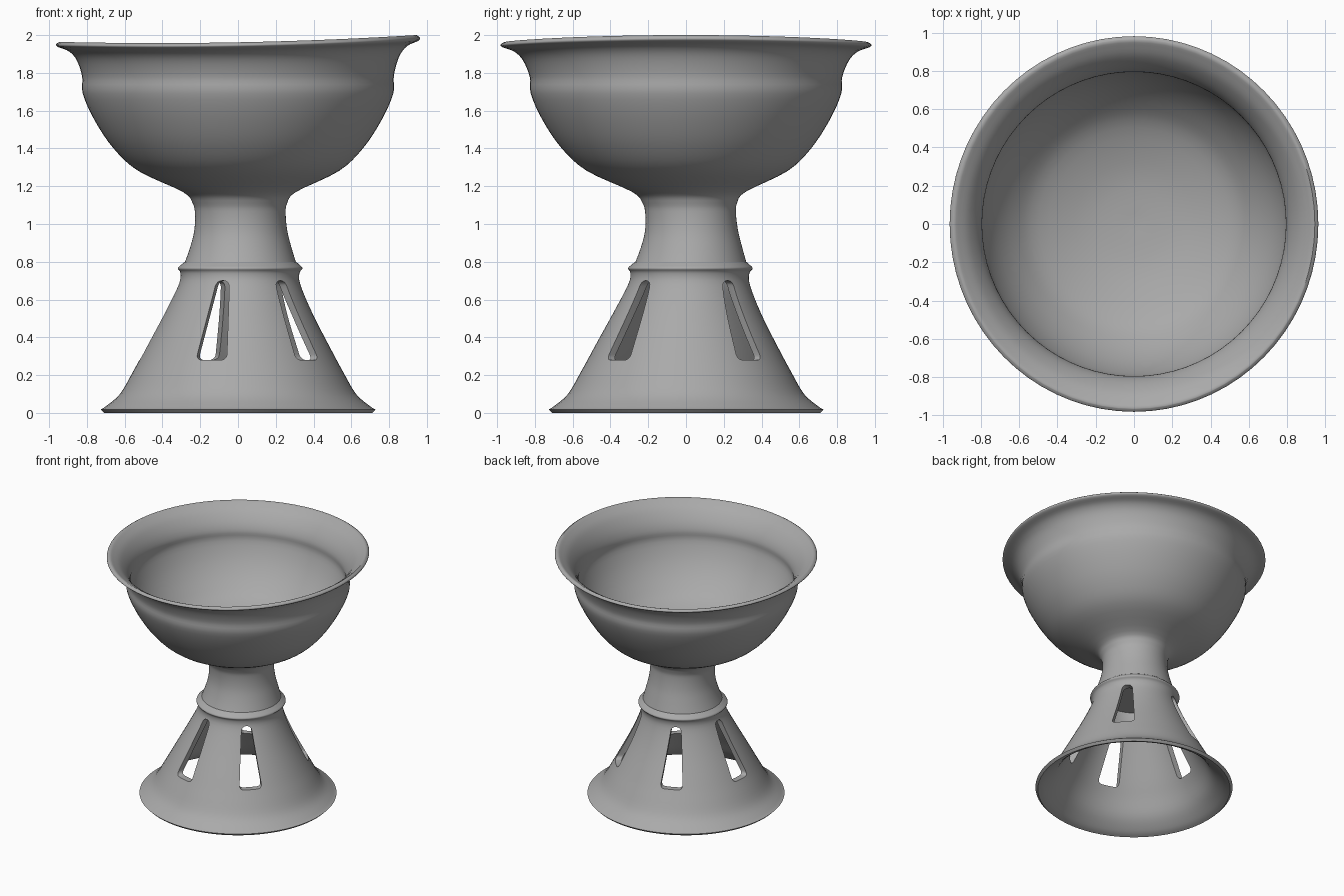
import bpy, bmesh, math
from mathutils import Vector, Matrix

old = bpy.data.objects.get("Cube")
if old:
    bpy.data.objects.remove(old, do_unlink=True)

clay = bpy.data.materials.new("grey_clay")
clay.use_nodes = True
GREY = (0.4, 0.4, 0.4, 1)
clay.diffuse_color = GREY
clay.node_tree.nodes["Principled BSDF"].inputs["Base Color"].default_value = GREY


def smooth_profile(points, steps=4):
    """Catmull-Rom curve through (radius, height) points."""
    p = [Vector(q) for q in points]
    p = [p[0]] + p + [p[-1]]
    out = []
    for a, b, c, d in zip(p, p[1:], p[2:], p[3:]):
        for i in range(steps):
            t = i / steps
            out.append(b + 0.5 * t * ((c - a) + t * ((2*a - 5*b + 4*c - d) + t * (3*(b - c) + d - a))))
    return out + [p[-1]]


def make_object(name, bm):
    mesh = bpy.data.meshes.new(name)
    bm.to_mesh(mesh)
    bm.free()
    mesh.materials.append(clay)
    obj = bpy.data.objects.new(name, mesh)
    bpy.context.collection.objects.link(obj)
    return obj


def lathe(name, profile, closed=False, segments=72):
    bm = bmesh.new()
    verts = [bm.verts.new((max(r, 0), 0, z)) for r, z in profile]
    pairs = list(zip(verts, verts[1:])) + ([(verts[-1], verts[0])] if closed else [])
    edges = [bm.edges.new(pair) for pair in pairs]
    bmesh.ops.spin(bm, geom=verts + edges, cent=(0, 0, 0), axis=(0, 0, 1),
                   angle=math.tau, steps=segments)
    bmesh.ops.remove_doubles(bm, verts=bm.verts, dist=0.0005)
    bmesh.ops.recalc_face_normals(bm, faces=bm.faces)
    for v in bm.verts:
        # hand-thrown wobble: the stem leans a little, the rim waves
        lean = math.exp(-((v.co.z - 0.92) / 0.3) ** 2)
        angle = math.atan2(v.co.y, v.co.x)
        rim = max(0, (v.co.z - 1.75) / 0.22)
        v.co.z += rim * (0.018 * math.cos(angle) + 0.01 * math.cos(2 * angle))
        v.co.y *= 1 + 0.02 * min(rim, 1)
        v.co.x += 0.015 * lean
        v.co.y += 0.03 * lean
    return make_object(name, bm)


def smooth(obj, degrees):
    bpy.ops.object.select_all(action="DESELECT")
    obj.select_set(True)
    bpy.context.view_layer.objects.active = obj
    bpy.ops.object.shade_smooth_by_angle(angle=math.radians(degrees))


# Bowl with its stem: outside, rolled lip, then inside down to the centre
outside = smooth_profile([
    (0.30, 0.78), (0.27, 0.87), (0.247, 0.96), (0.24, 1.05), (0.25, 1.11), (0.30, 1.17),
    (0.53, 1.28), (0.66, 1.4), (0.76, 1.55), (0.822, 1.69), (0.825, 1.78),
    (0.853, 1.87), (0.895, 1.92), (0.955, 1.945), (0.962, 1.96), (0.945, 1.972)])
inside = smooth_profile([
    (0.93, 1.965), (0.87, 1.92), (0.82, 1.85), (0.795, 1.78), (0.792, 1.70), (0.73, 1.56),
    (0.63, 1.43), (0.5, 1.33), (0.25, 1.25), (0, 1.23)])
bowl = lathe("bowl_and_stem", [(0, 0.78)] + outside + inside)

# Hollow flared foot topped by a raised collar
foot_outside = smooth_profile([
    (0.295, 0.80), (0.312, 0.785), (0.33, 0.765), (0.315, 0.74), (0.322, 0.68),
    (0.39, 0.53), (0.49, 0.34), (0.555, 0.22), (0.625, 0.1), (0.7, 0.035), (0.728, 0.018)])
foot_inside = smooth_profile([
    (0.71, 0), (0.66, 0.025), (0.58, 0.1), (0.51, 0.22), (0.44, 0.34), (0.34, 0.53),
    (0.27, 0.68), (0.25, 0.795)])
foot = lathe("flared_foot", foot_outside + foot_inside, closed=True)

# Tapered windows cut through the foot
for degrees in (-106, -46, 40, 114, 178):
    bm = bmesh.new()
    outline = [(-0.085, 0.28), (0.085, 0.28), (0.035, 0.70), (-0.035, 0.70)]
    face = bm.faces.new([bm.verts.new((0.15, y, z)) for y, z in outline])
    bmesh.ops.bevel(bm, geom=list(face.verts), offset=0.03, segments=4,
                    profile=0.5, affect="VERTICES")
    new = bmesh.ops.extrude_face_region(bm, geom=list(bm.faces))["geom"]
    bmesh.ops.translate(bm, vec=(0.6, 0, 0), verts=[g for g in new if isinstance(g, bmesh.types.BMVert)])
    bmesh.ops.recalc_face_normals(bm, faces=bm.faces)
    bm.transform(Matrix.Translation((0.005, 0.015, 0)) @ Matrix.Rotation(math.radians(degrees), 4, "Z"))
    cutter = make_object("window_cutter", bm)
    cutter.hide_render = True
    cut = foot.modifiers.new("window", "BOOLEAN")
    cut.operation = "DIFFERENCE"
    cut.solver = "EXACT"
    cut.object = cutter
    bpy.context.view_layer.objects.active = foot
    bpy.ops.object.modifier_apply(modifier=cut.name)
    bpy.data.objects.remove(cutter, do_unlink=True)

smooth(bowl, 60)
smooth(foot, 50)
